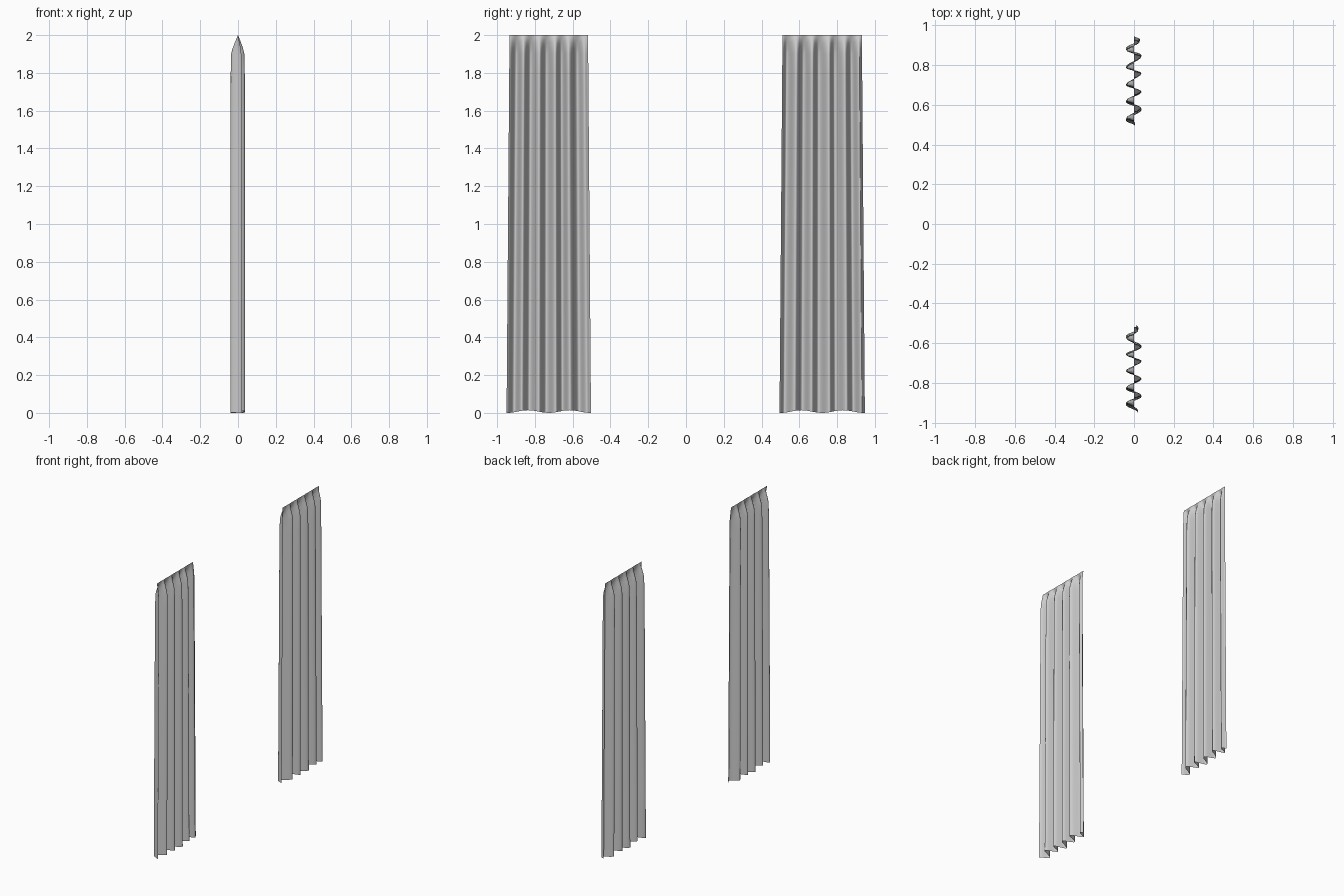
import bpy, bmesh, math

cube = bpy.data.objects.get("Cube")
if cube:
    bpy.data.objects.remove(cube, do_unlink=True)

# Cloth colour
cloth = bpy.data.materials.new("grey cloth")
cloth.use_nodes = True
grey = (0.6, 0.6, 0.6, 1)
cloth.diffuse_color = grey
cloth.node_tree.nodes["Principled BSDF"].inputs["Base Color"].default_value = grey

STEPS = 6
# Height and remaining fold depth: the pleats pinch flat at the heading
ROWS = [(0, 1), (0.04, 1), (0.5, 0.99), (1, 0.97), (1.5, 0.96), (1.8, 0.94),
        (1.9, 0.88), (1.93, 0.7), (1.96, 0.42), (1.985, 0.16), (2, 0.02)]


def pleat_line(folds):
    """Ease between successive (x, y) fold crests."""
    line = []
    for (x0, y0), (x1, y1) in zip(folds, folds[1:]):
        for i in range(STEPS):
            t = i / STEPS
            ease = (1 - math.cos(math.pi * t)) / 2
            line.append((x0 + (x1 - x0) * ease, y0 + (y1 - y0) * t))
    return line + [folds[-1]]


def curtain(name, folds):
    line = pleat_line(folds)
    middle = (folds[0][1] + folds[-1][1]) / 2
    bm = bmesh.new()
    grid = []
    for z, depth in ROWS:
        width = 1 - 0.035 * z
        row = []
        for x, y in line:
            # Gently wavy hem
            hem = 0.007 * (1 - math.cos(math.tau * (y - middle) / 0.22)) if z == 0 else 0
            row.append(bm.verts.new((x * depth, middle + (y - middle) * width, z + hem)))
        grid.append(row)
    for low, high in zip(grid, grid[1:]):
        for i in range(len(line) - 1):
            bm.faces.new((low[i], low[i + 1], high[i + 1], high[i]))
    mesh = bpy.data.meshes.new(name)
    bm.to_mesh(mesh)
    bm.free()
    mesh.materials.append(cloth)
    mesh.shade_smooth()
    obj = bpy.data.objects.new(name, mesh)
    bpy.context.collection.objects.link(obj)


L, R = -0.041, 0.038

# Two hanging panels, folds alternating left and right
curtain("back_curtain", [
    (0.005, 0.495), (L, 0.52), (R, 0.575), (L, 0.615), (R, 0.665), (L, 0.70),
    (R, 0.76), (L, 0.79), (R, 0.85), (L, 0.885), (0.03, 0.93), (0, 0.947)])
curtain("front_curtain", [
    (0.02, -0.95), (L, -0.91), (R, -0.87), (L, -0.83), (R, -0.78), (L, -0.74),
    (R, -0.69), (L, -0.655), (R, -0.615), (L, -0.565), (0.022, -0.525), (0.012, -0.503)])
